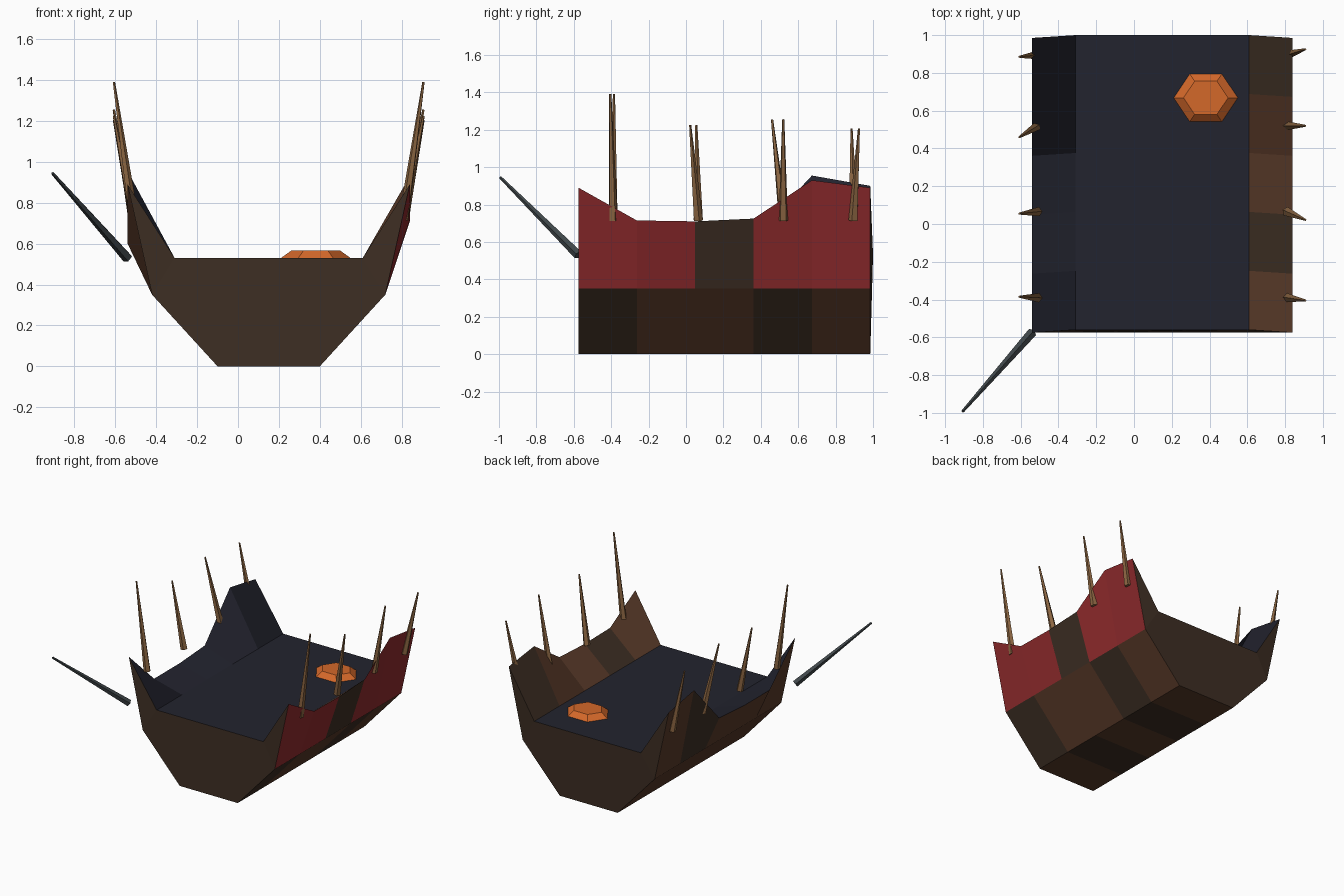
import bpy, bmesh, math
from mathutils import Vector

if "Cube" in bpy.data.objects:
    bpy.data.objects.remove(bpy.data.objects["Cube"])


def material(name, hexcode):
    m = bpy.data.materials.new(name)
    rgb = [int(hexcode[i:i + 2], 16) / 255 for i in (0, 2, 4)]
    m.diffuse_color = [c / 12.92 if c < 0.04 else ((c + 0.055) / 1.055) ** 2.4 for c in rgb] + [1]
    m.use_nodes = True
    m.node_tree.nodes["Principled BSDF"].inputs["Base Color"].default_value = m.diffuse_color
    return m


DARK = material("dark brown wood", "3d2e23")
LIGHT = material("light brown wood", "593a29")
NAVY = material("deck navy", "22232e")
RED = material("red panel", "8e2a2c")
ORANGE = material("orange hatch", "d4682a")
POLE = material("spike wood", "8c6642")
IRON = material("dark iron", "40474a")


def make_object(name, bm, mats):
    me = bpy.data.meshes.new(name)
    bm.to_mesh(me)
    bm.free()
    for m in mats:
        me.materials.append(m)
    ob = bpy.data.objects.new(name, me)
    bpy.context.collection.objects.link(ob)
    return ob


# Hull: eight-point section lofted along y, with a separate rim height at each station
CX = 0.15
LEFT_RIM = [0.89, 0.60, 0.60, 0.62, 0.955, 0.90]
RIGHT_RIM = [0.89, 0.715, 0.71, 0.725, 0.93, 0.89]
bm = bmesh.new()
rings = []
for i in range(6):
    y = -0.575 + 0.312 * i
    section = [(-0.46, 0.53, 0.015), (-0.69, LEFT_RIM[i], 0), (-0.57, 0.35, 0), (-0.25, 0, 0),
               (0.25, 0, 0), (0.57, 0.35, 0), (0.69, RIGHT_RIM[i], 0), (0.46, 0.53, 0.015)]
    rings.append([bm.verts.new((CX + x, y + dy, z)) for x, z, dy in section])

# Panel colours from front to back for each strip (D dark, L light, N navy, R red)
STRIPS = ["NNNNN", "LLLDL", "LLLLL", "LDLDL", "DLLDL", "RRDRR", "LDLLD", "NNNNN"]
CODES = "DLNR"
for k, strip in enumerate(STRIPS):
    for i, code in enumerate(strip):
        a, b, n = rings[i], rings[i + 1], (k + 1) % 8
        f = bm.faces.new((a[k], a[n], b[n], b[k]))
        f.material_index = CODES.index(code)
# End walls
for r in (rings[0], rings[-1]):
    for ids in ((0, 2, 3, 4, 5, 7), (0, 1, 2), (5, 6, 7)):
        bm.faces.new([r[j] for j in ids])
bmesh.ops.recalc_face_normals(bm, faces=bm.faces[:])
make_object("hull", bm, [DARK, LIGHT, NAVY, RED])


def taper(name, start, end, r1, r2, mat, sides=5):
    start, end = Vector(start), Vector(end)
    d = end - start
    bm = bmesh.new()
    bmesh.ops.create_cone(bm, cap_ends=True, segments=sides, radius1=r1, radius2=r2, depth=d.length)
    bmesh.ops.rotate(bm, verts=bm.verts, matrix=d.to_track_quat('Z', 'Y').to_matrix())
    bmesh.ops.translate(bm, verts=bm.verts, vec=(start + end) / 2)
    return make_object(name, bm, [mat])


# Spikes along both rims: base y, left tip y, right tip y, tip height
SPIKES = [(-0.39, -0.385, -0.405, 1.39), (0.065, 0.055, 0.022, 1.225),
          (0.52, 0.46, 0.52, 1.255), (0.895, 0.885, 0.925, 1.205)]
for n, (yb, yl, yr, top) in enumerate(SPIKES):
    for side, s, yt in (("left", -1, yl), ("right", 1, yr)):
        taper(f"{side}_spike_{n + 1}", (CX + s * 0.66, yb, 0.715), (CX + s * 0.757, yt, top),
              0.026, 0.006, POLE)

# Slanted bow pole
taper("bow_pole", (-0.54, -0.575, 0.53), (-0.907, -0.992, 0.945), 0.026, 0.008, IRON)

# Hexagonal deck hatch with a bevelled top
bm = bmesh.new()
bmesh.ops.create_cone(bm, cap_ends=True, segments=6, radius1=0.181, radius2=0.118, depth=0.045)
bmesh.ops.rotate(bm, verts=bm.verts, matrix=Vector((0, 1, 0)).rotation_difference(Vector((1, 0, 0))).to_matrix())
bmesh.ops.scale(bm, verts=bm.verts, vec=(1, 0.86, 1))
bmesh.ops.translate(bm, verts=bm.verts, vec=(0.38, 0.668, 0.5445))
make_object("deck_hatch", bm, [ORANGE])
